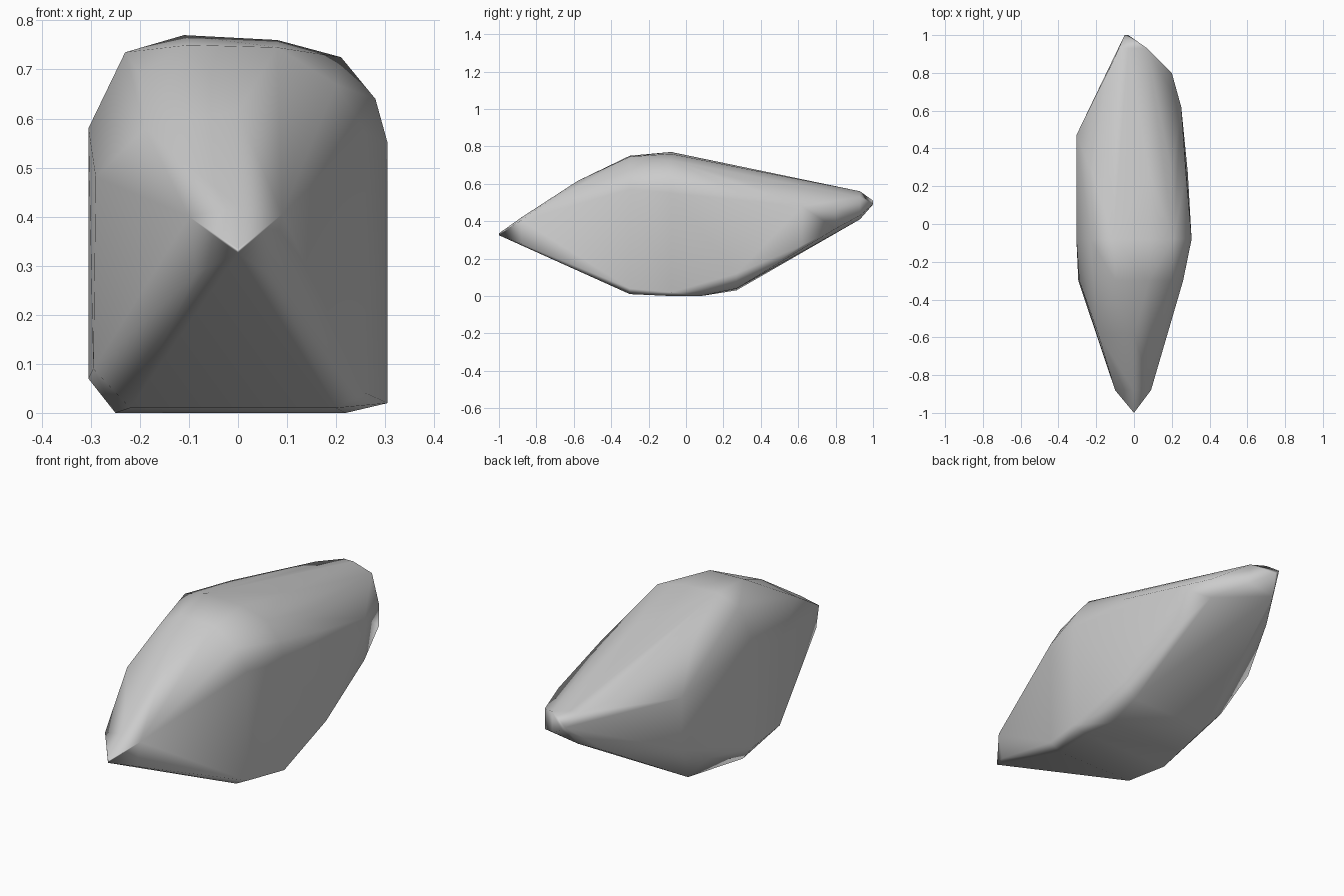
import bpy, bmesh, math

if "Cube" in bpy.data.objects:
    bpy.data.objects.remove(bpy.data.objects["Cube"])

# cross-sections of the rock along y: (y, [(x, z), ...])
sections = [
    (-1.0, [(0, .325), (0, .335)]),
    (-.88, [(-.1, .40), (.09, .405), (0, .42), (.07, .28), (-.085, .285)]),
    (-.58, [(-.19, .58), (.165, .51), (0, .615), (-.19, .19)]),
    (-.30, [(-.295, .09), (-.29, .48), (-.20, .69), (-.1, .75), (.08, .745),
            (.2, .67), (.26, .57), (.26, .04), (.2, .01), (-.22, .01)]),
    (-.08, [(-.305, .07), (-.305, .58), (-.23, .735), (-.11, .77), (.08, .76),
            (.21, .725), (.28, .64), (.305, .55), (.305, .02), (.22, 0), (-.25, 0)]),
    (.08, [(.2, 0), (-.2, 0)]),
    (.27, [(-.305, .15), (-.22, .67), (.08, .69), (.2, .63), (.275, .56), (.285, .12),
           (.22, .04), (-.2, .03)]),
    (.47, [(-.305, .27), (-.305, .52)]),
    (.62, [(.25, .48), (.245, .27)]),
    (.80, [(.2, .46), (.2, .36), (-.14, .58), (-.14, .34)]),
    (.93, [(.07, .53), (-.03, .56), (-.08, .56), (.07, .43), (-.07, .41)]),
    (1.0, [(-.05, .51), (-.03, .49)]),
]

# rock: wrap the sections in a convex skin
bm = bmesh.new()
for y, ring in sections:
    for x, z in ring:
        bm.verts.new((x, y, z))
res = bmesh.ops.convex_hull(bm, input=bm.verts)
junk = {g for g in res["geom_interior"] + res["geom_unused"]
        if isinstance(g, bmesh.types.BMVert)}
bmesh.ops.delete(bm, geom=list(junk), context='VERTS')
bmesh.ops.recalc_face_normals(bm, faces=bm.faces)
mesh = bpy.data.meshes.new("rock")
bm.to_mesh(mesh)
bm.free()
rock = bpy.data.objects.new("rock", mesh)
bpy.context.collection.objects.link(rock)

# soft shading like a worn stone, led by the large faces
for p in mesh.polygons:
    p.use_smooth = True
rock.modifiers.new("soft_normals", 'WEIGHTED_NORMAL')
